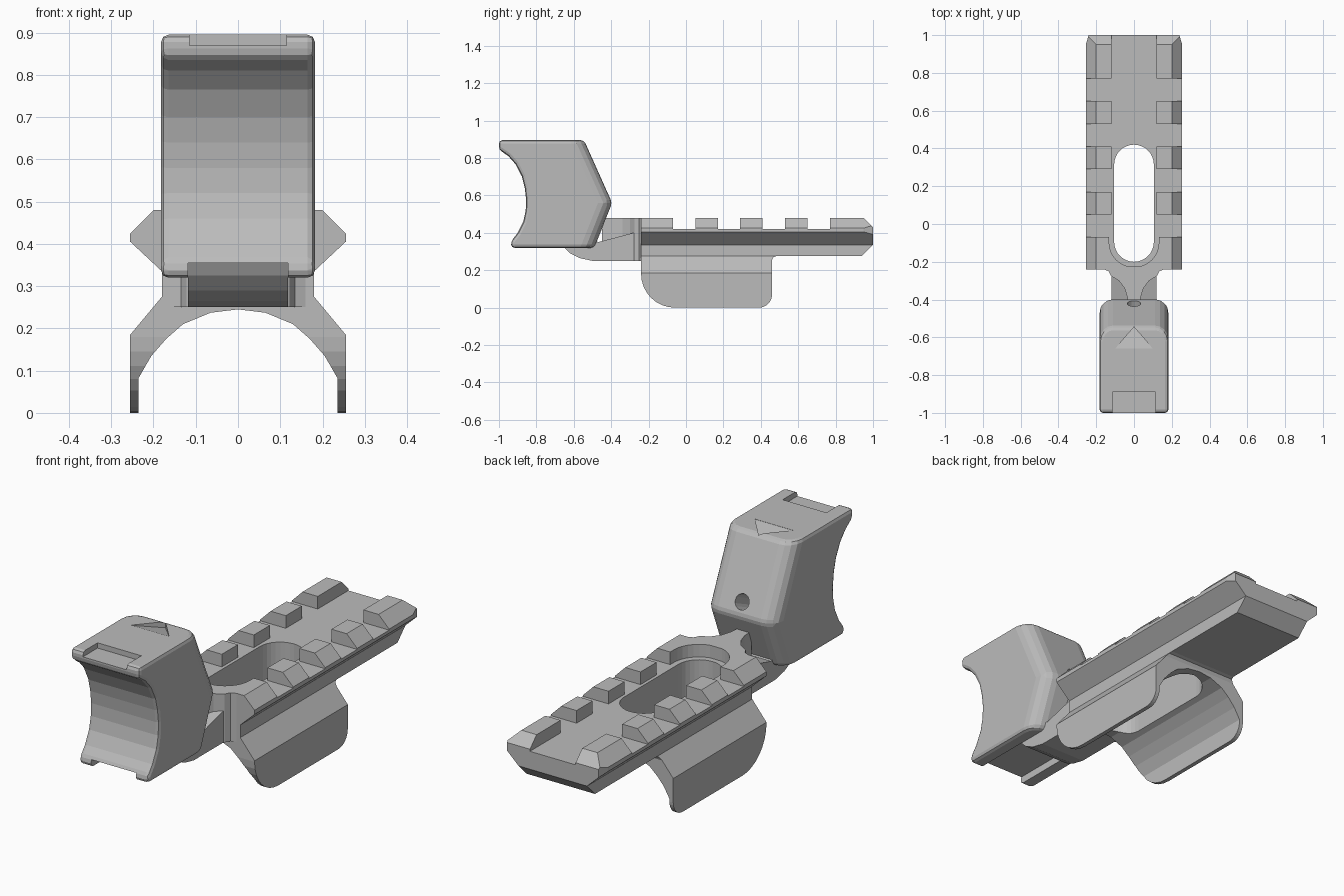
import bpy, bmesh
from math import sin, cos, pi, atan2
from mathutils import Vector, Matrix

cube = bpy.data.objects.get("Cube")
if cube:
    bpy.data.objects.remove(cube, do_unlink=True)

grey = bpy.data.materials.new("plain_grey")
grey.use_nodes = True
COLOR = (0.5, 0.5, 0.5, 1)
grey.diffuse_color = COLOR
for node in grey.node_tree.nodes:
    if node.type == 'BSDF_PRINCIPLED':
        node.inputs["Base Color"].default_value = COLOR


def prism(name, pts, axis, a, b):
    """Extrude a 2D outline along one axis from a to b."""
    place = {'x': lambda p, t: (t, p[0], p[1]),
             'y': lambda p, t: (p[0], t, p[1]),
             'z': lambda p, t: (p[0], p[1], t)}[axis]
    bm = bmesh.new()
    low = [bm.verts.new(place(p, a)) for p in pts]
    high = [bm.verts.new(place(p, b)) for p in pts]
    bm.faces.new(low)
    bm.faces.new(high[::-1])
    for i in range(len(pts)):
        j = (i + 1) % len(pts)
        bm.faces.new((low[i], low[j], high[j], high[i]))
    bmesh.ops.recalc_face_normals(bm, faces=bm.faces)
    mesh = bpy.data.meshes.new(name)
    bm.to_mesh(mesh)
    bm.free()
    mesh.materials.append(grey)
    obj = bpy.data.objects.new(name, mesh)
    bpy.context.collection.objects.link(obj)
    return obj


def bake(obj):
    """Freeze the modifiers into the mesh."""
    dg = bpy.context.evaluated_depsgraph_get()
    dg.update()
    mesh = bpy.data.meshes.new_from_object(obj.evaluated_get(dg))
    obj.modifiers.clear()
    obj.data = mesh


def boolean(obj, cutter, operation='DIFFERENCE'):
    mod = obj.modifiers.new("cut", 'BOOLEAN')
    mod.operation, mod.solver, mod.object = operation, 'EXACT', cutter
    cutter.hide_render = True
    bake(obj)
    bpy.data.objects.remove(cutter, do_unlink=True)


def slice_off(obj, point, normal):
    """Remove everything on the normal's side of a plane."""
    bm = bmesh.new()
    bm.from_mesh(obj.data)
    geom = bm.verts[:] + bm.edges[:] + bm.faces[:]
    bmesh.ops.bisect_plane(bm, geom=geom, plane_co=point, plane_no=normal, clear_outer=True)
    bmesh.ops.holes_fill(bm, edges=[e for e in bm.edges if e.is_boundary])
    bmesh.ops.recalc_face_normals(bm, faces=bm.faces)
    bm.to_mesh(obj.data)
    bm.free()


def mirrored(half):
    return half + [(-x, v) for x, v in reversed(half) if x > 0]


def arc(cx, cy, r, start, end, n=8):
    return [(cx + r * cos(start + (end - start) * i / n),
             cy + r * sin(start + (end - start) * i / n)) for i in range(n + 1)]


def stadium(r, y0, y1):
    return arc(0, y1, r, 0, pi, 16) + arc(0, y0, r, pi, 2 * pi, 16)


def cut_slot(obj):
    boolean(obj, prism("slot_cutter", stadium(0.105, -0.095, 0.315), 'z', -0.1, 0.7))


# Rail bar with dovetail sides and chamfered rear end
rail = prism("rail", mirrored([(0.18, 0.275), (0.18, 0.335), (0.255, 0.405), (0.255, 0.42)]),
             'y', -0.24, 1.0)
slice_off(rail, (0, 0.94, 0.275), (0, 1, -1))
for s in (-1, 1):
    slice_off(rail, (s * 0.255, 0.95, 0), (s * 0.05, 0.015, 0))
cut_slot(rail)

# Rail teeth on both sides
TOOTH = [(0.12, 0.41), (0.12, 0.48), (0.2, 0.48), (0.255, 0.425), (0.255, 0.41)]
for n, (y0, y1) in enumerate([(0.05, 0.17), (0.29, 0.41), (0.53, 0.65), (0.77, 1.0)]):
    for side, s in (("left", 1), ("right", -1)):
        tooth = prism(f"tooth_{side}_{n + 1}", [(s * x, z) for x, z in TOOTH], 'y', y0, y1)
        if n == 3:
            slice_off(tooth, (0, 0.95, 0.48), (0, 1, 1))
            slice_off(tooth, (s * 0.255, 0.95, 0), (s * 0.05, 0.015, 0))

# Raised front block, hollowed around the slot
block = prism("front_block", mirrored([(0.255, 0.41), (0.255, 0.425), (0.2, 0.48)]),
              'y', -0.24, -0.07)
boolean(block, prism("recess_cutter", stadium(0.132, -0.097, 0.3), 'z', 0.3, 0.6))

# Saddle under the rail, with rounded side plates
saddle = prism("saddle", mirrored([
    (0, 0.245), (0.065, 0.237), (0.13, 0.21), (0.17, 0.175), (0.205, 0.135), (0.235, 0.083),
    (0.235, 0), (0.255, 0), (0.255, 0.185), (0.18, 0.275), (0.18, 0.3)]), 'y', -0.3, 0.6)
side_outline = (arc(-0.06, 0.18, 0.18, pi, 1.5 * pi) + arc(0.39, 0.07, 0.07, 1.5 * pi, 2 * pi)
                + [(0.46, 0.255), (0.467, 0.27), (0.485, 0.276), (0.485, 0.31), (-0.24, 0.31)])
boolean(saddle, prism("side_cutter", side_outline, 'x', -0.4, 0.4), 'INTERSECT')
cut_slot(saddle)

# Neck web flaring into the rail
prism("neck_web", mirrored([
    (0.16, -0.225), (0.16, -0.24), (0.135, -0.25), (0.122, -0.275), (0.08, -0.3),
    (0.05, -0.34), (0.035, -0.39), (0.03, -0.45)]), 'z', 0.25, 0.48)

# Lower arm reaching under the grip
prism("lower_arm", [(-0.225, 0.25), (-0.5, 0.25), (-0.57, 0.265), (-0.62, 0.29),
                    (-0.655, 0.325), (-0.68, 0.37), (-0.5, 0.37), (-0.47, 0.35),
                    (-0.28, 0.4), (-0.225, 0.4)], 'x', -0.118, 0.118)

# Grip with scooped front and angled back
grip = prism("grip", [
    (-1.0, 0.895), (-0.545, 0.895), (-0.395, 0.56), (-0.49, 0.32), (-0.935, 0.32),
    (-0.935, 0.355), (-0.9, 0.4), (-0.87, 0.46), (-0.857, 0.52), (-0.855, 0.58),
    (-0.862, 0.64), (-0.877, 0.7), (-0.91, 0.765), (-0.95, 0.81), (-1.0, 0.845)],
    'x', -0.182, 0.182)
bm = bmesh.new()
bm.from_mesh(grip.data)
back = [e for e in bm.edges if all(v.co.y > -0.55 for v in e.verts)
        and abs(e.verts[0].co.x - e.verts[1].co.x) < 0.01]
bmesh.ops.bevel(bm, geom=back, offset=0.07, offset_type='OFFSET', segments=4,
                profile=0.5, affect='EDGES')
bm.to_mesh(grip.data)
bm.free()
soft = grip.modifiers.new("soft_edges", 'BEVEL')
soft.width, soft.segments, soft.limit_method, soft.angle_limit = 0.018, 2, 'ANGLE', pi / 6
bake(grip)

# Grip cuts: top notch, wedge pocket, bottom channel
boolean(grip, prism("notch_cutter", [(-1.1, 0.87), (-0.89, 0.87), (-0.89, 1.0), (-1.1, 1.0)],
                    'x', -0.115, 0.115))
wedge = prism("wedge_cutter", [(-0.1, -0.66), (0.1, -0.66), (0, -0.545)], 'z', 0.86, 0.93)
slice_off(wedge, (0, -0.66, 0.894), (0, -0.25, -1))
boolean(grip, wedge)
boolean(grip, prism("channel_cutter", [(-1.1, 0.2), (-0.6, 0.2), (-0.6, 0.355), (-1.1, 0.355)],
                    'x', -0.118, 0.118))

# Screw hole square to the angled back
drill = prism("drill_cutter", arc(0, 0, 0.036, 0, 2 * pi * 15 / 16, 15), 'z', -0.12, 0.12)
tilt = atan2(0.335, 0.15)
drill.data.transform(Matrix.Translation(Vector((0, -0.42, 0.62))) @ Matrix.Rotation(-tilt, 4, 'X'))
boolean(grip, drill)
